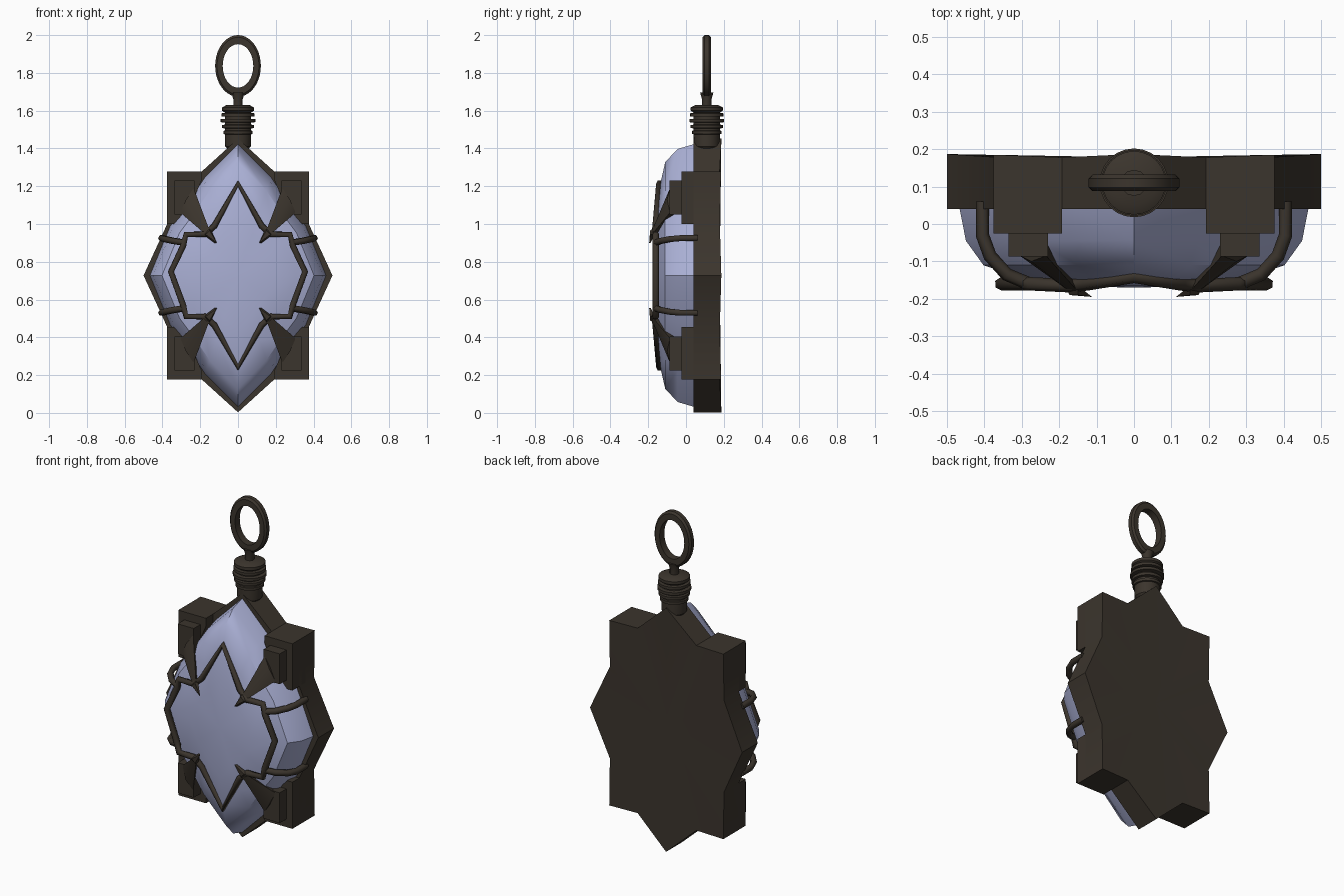
import bpy, bmesh, math
from mathutils import Vector

if "Cube" in bpy.data.objects:
    bpy.data.objects.remove(bpy.data.objects["Cube"])

ZS = 1.455  # the body mirrors top to bottom: z -> ZS - z
CZ = ZS / 2


def mat(name, c):
    m = bpy.data.materials.new(name)
    m.diffuse_color = (*c, 1)
    m.use_nodes = True
    m.node_tree.nodes["Principled BSDF"].inputs["Base Color"].default_value = m.diffuse_color
    return m


BRONZE = mat("dark bronze", (0.044, 0.035, 0.026))
GEM = mat("pale blue gem", (0.40, 0.43, 0.66))


def finish(name, bm, material, angle=30):
    bmesh.ops.recalc_face_normals(bm, faces=bm.faces)
    me = bpy.data.meshes.new(name)
    bm.to_mesh(me)
    bm.free()
    ob = bpy.data.objects.new(name, me)
    bpy.context.collection.objects.link(ob)
    me.materials.append(material)
    bpy.ops.object.select_all(action='DESELECT')
    ob.select_set(True)
    bpy.context.view_layer.objects.active = ob
    bpy.ops.object.shade_smooth_by_angle(angle=math.radians(angle))
    return ob


def skin(bm, loops, closed=False):
    """Bridge equal rings of points; return the rings of vertices."""
    rings = [[bm.verts.new(p) for p in l] for l in loops]
    pairs = list(zip(rings, rings[1:]))
    if closed:
        pairs.append((rings[-1], rings[0]))
    for a, b in pairs:
        for i in range(len(a)):
            j = (i + 1) % len(a)
            bm.faces.new((a[i], a[j], b[j], b[i]))
    return rings


def fan(bm, ring, p):
    c = bm.verts.new(p)
    for i in range(len(ring)):
        bm.faces.new((ring[i], ring[(i + 1) % len(ring)], c))


def outline(quarter):
    """Mirror points running from the top tip to the right tip into a full loop."""
    right = quarter + [(x, ZS - z, *r) for x, z, *r in quarter[-2::-1]]
    return right + [(-x, z, *r) for x, z, *r in right[-2:0:-1]]


# star-shaped backing plate, back slightly dished
star = outline([(0, 1.452, .187), (.193, 1.277, .178), (.375, 1.277, .185),
                (.375, 1.0, .179), (.5, CZ, .187)])
bm = bmesh.new()
rim = [(x, .04, z) for x, z, b in star]
r = skin(bm, [rim, [(x, b, z) for x, z, b in star]])
fan(bm, r[0], (0, .04, CZ))
fan(bm, r[1], (0, .178, CZ))
finish("backing_plate", bm, BRONZE)

# domed gem: star rings shrinking towards the front
gem = outline([(0, 1.425), (.175, 1.25), (.27, 1.11), (.36, .99), (.468, CZ)])
bm = bmesh.new()
levels = [(.05, 1), (-.045, .96), (-.11, .86), (-.142, .66), (-.166, .42)]
r = skin(bm, [[(x * s, y, CZ + (z - CZ) * s) for x, z in gem] for y, s in levels])
fan(bm, r[-1], (0, -.17, CZ))
bm.faces.new(r[0])
finish("gem", bm, GEM, 35)


def prism(name, pts, y0, y1):
    bm = bmesh.new()
    r = skin(bm, [[(x, y0, z) for x, z in pts], [(x, y1, z) for x, z in pts]])
    bm.faces.new(r[0])
    bm.faces.new(r[1])
    return finish(name, bm, BRONZE)


def tube(name, pts, rad, cyclic=False):
    cu = bpy.data.curves.new(name, 'CURVE')
    cu.dimensions = '3D'
    cu.bevel_depth = rad
    cu.bevel_resolution = 1
    cu.use_fill_caps = True
    s = cu.splines.new('POLY')
    s.points.add(len(pts) - 1)
    for p, q in zip(s.points, pts):
        p.co = (*q, 1)
    s.use_cyclic_u = cyclic
    ob = bpy.data.objects.new(name, cu)
    bpy.context.collection.objects.link(ob)
    cu.materials.append(BRONZE)


for sx in (1, -1):
    for up in (1, 0):
        def at(x, z):
            return (x * sx, z if up else ZS - z)

        def at3(x, y, z):
            a, b = at(x, z)
            return (a, y, b)

        tag = ("top_" if up else "bottom_") + ("right" if sx > 0 else "left")
        # stepped corner blocks
        prism("corner_block_" + tag,
              [at(*p) for p in [(.193, 1.277), (.375, 1.277), (.375, 1.0),
                                (.34, 1.0), (.25, 1.1), (.193, 1.23)]], -.025, .1)
        prism("corner_step_" + tag,
              [at(*p) for p in [(.23, 1.23), (.335, 1.23), (.335, 1.05), (.23, 1.05)]],
              -.087, 0)
        # tapered claw reaching over the gem
        bm = bmesh.new()
        for p in [(.235, -.085, 1.19), (.305, -.085, 1.06), (.25, -.03, 1.17),
                  (.29, -.03, 1.07), (.275, -.1, 1.13), (.15, -.18, .965),
                  (.172, -.18, .945), (.16, -.155, .95)]:
            bm.verts.new(at3(*p))
        bmesh.ops.convex_hull(bm, input=bm.verts)
        finish("claw_" + tag, bm, BRONZE)
        # claw tip
        bm = bmesh.new()
        for p in [(.15, -.165, .985), (.185, -.165, .945), (.15, -.19, .965),
                  (.172, -.19, .945), (.112, -.195, .9), (.125, -.187, .9)]:
            bm.verts.new(at3(*p))
        bmesh.ops.convex_hull(bm, input=bm.verts)
        finish("claw_tip_" + tag, bm, BRONZE)
        # curved side strut
        tube("side_strut_" + tag,
             [at3(*p) for p in [(.405, .06, .925), (.405, -.03, .925), (.385, -.085, .92),
                                (.34, -.135, .91), (.28, -.16, .9)]], .018)

# star-shaped wire over the gem
wire = outline([(0, 1.215, -.14), (.125, .99, -.16), (.175, .945, -.165),
                (.275, .945, -.16), (.29, .885, -.16), (.355, CZ + .02, -.16)])
wire = [(x, y, z) for x, z, y in wire]
tube("wire_star", wire, .018, True)


def lathe(name, prof, n=24):
    bm = bmesh.new()
    r = skin(bm, [[(rad * math.cos(2 * math.pi * i / n), .11 + rad * math.sin(2 * math.pi * i / n), z)
                   for i in range(n)] for rad, z in prof])
    bm.faces.new(r[0])
    bm.faces.new(r[-1])
    return finish(name, bm, BRONZE)


# ribbed neck and stem
prof = [(.045, 1.385), (.068, 1.41), (.07, 1.465)]
for k, rad in enumerate((.078, .085, .092, .088)):
    z = 1.475 + k * .031
    prof += [(.07, z), (rad, z + .002), (rad, z + .018), (.07, z + .02)]
prof += [(.07, 1.59), (.085, 1.6), (.085, 1.617), (.06, 1.63)]
lathe("ribbed_neck", prof)
lathe("ring_stem", [(.025, 1.61), (.025, 1.66), (.035, 1.695)], 12)

# oval hanging ring with a flat band section
bm = bmesh.new()
section = [(0, -.022), (.03, -.022), (.04, -.012), (.04, .012), (.03, .022), (0, .022)]
loops = []
for i in range(40):
    a = 2 * math.pi * i / 40
    loops.append([((.081 + d) * math.cos(a), .11 + y, 1.837 + (.115 + d * 1.2) * math.sin(a))
                  for d, y in section])
skin(bm, loops, True)
finish("hanging_ring", bm, BRONZE)
